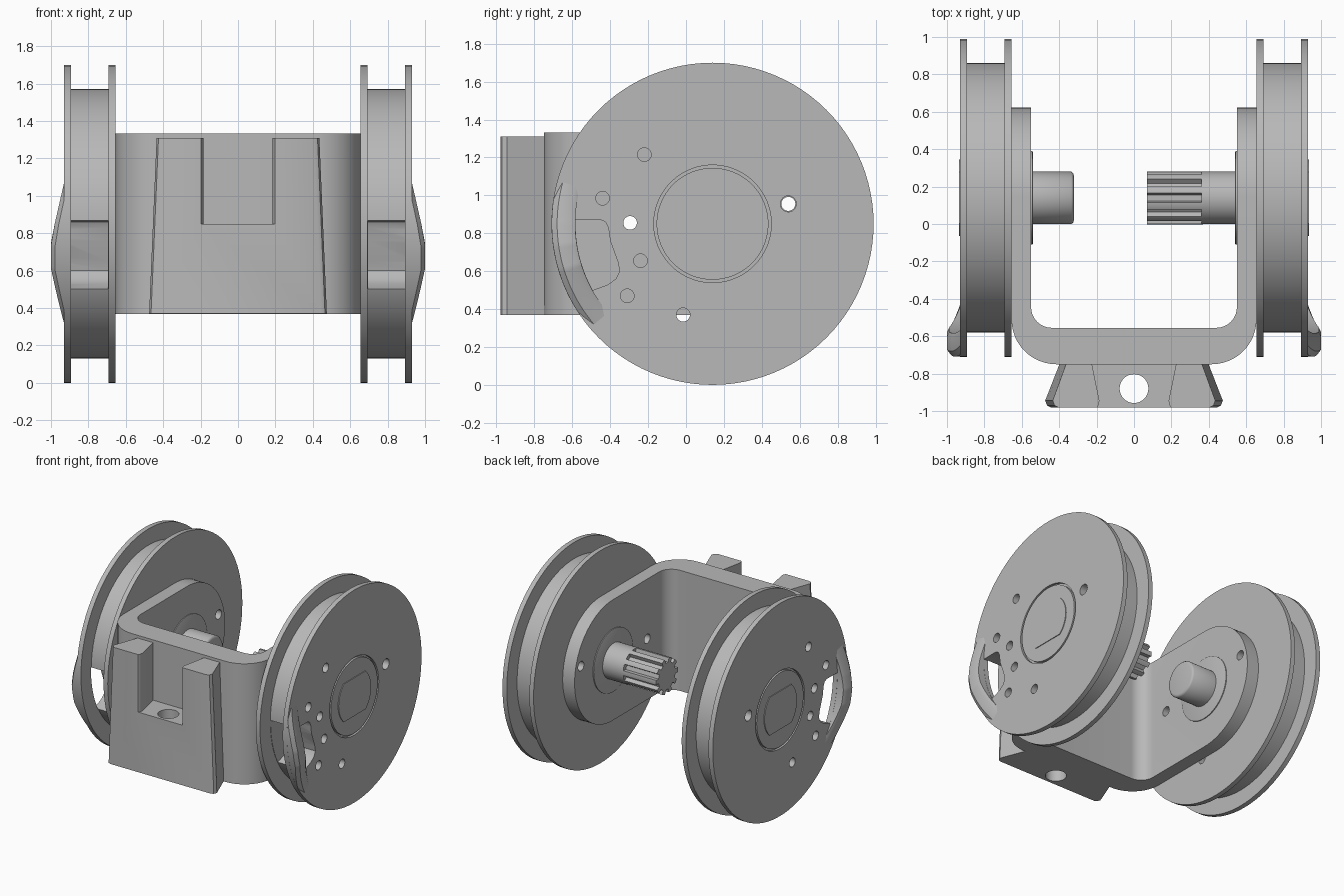
import bpy, bmesh, math
from math import sin, cos, radians, tau

if "Cube" in bpy.data.objects:
    bpy.data.objects.remove(bpy.data.objects["Cube"])

grey = bpy.data.materials.new("plain grey")
grey.use_nodes = True
COLOR = (0.48, 0.48, 0.48, 1)
grey.diffuse_color = COLOR
grey.node_tree.nodes["Principled BSDF"].inputs["Base Color"].default_value = COLOR

CY, CZ = 0.14, 0.85      # wheel axle
RIM, DRUM = 0.85, 0.72   # flange and groove radii


def finish(name, bm):
    bmesh.ops.recalc_face_normals(bm, faces=bm.faces)
    mesh = bpy.data.meshes.new(name)
    bm.to_mesh(mesh)
    bm.free()
    mesh.materials.append(grey)
    obj = bpy.data.objects.new(name, mesh)
    bpy.context.collection.objects.link(obj)
    return obj


def skin(name, rings, closed=False):
    """Join equal rings of points with quads, capping the ends unless closed."""
    bm = bmesh.new()
    loops = [[bm.verts.new(p) for p in ring] for ring in rings]
    n = len(loops[0])
    pairs = list(zip(loops, loops[1:]))
    if closed:
        pairs.append((loops[-1], loops[0]))
    else:
        bm.faces.new(loops[0])
        bm.faces.new(loops[-1])
    for a, b in pairs:
        for i in range(n):
            j = (i + 1) % n
            bm.faces.new((a[i], a[j], b[j], b[i]))
    return finish(name, bm)


def prism_x(name, pts, lo, hi):
    return skin(name, [[(x, y, z) for y, z in pts] for x in (lo, hi)])


def prism_z(name, pts, lo, hi, top=None):
    return skin(name, [[(x, y, lo) for x, y in pts], [(x, y, hi) for x, y in top or pts]])


def arc(cx, cy, r, start, end, n=12):
    angles = [radians(start + (end - start) * i / n) for i in range(n + 1)]
    return [(cx + r * cos(a), cy + r * sin(a)) for a in angles]


def circle(cx, cy, r, n=24):
    return arc(cx, cy, r, 0, 360, n)[:-1]


def lathe(name, profile, n=96):
    """Stack circles of (x, radius) along the axle."""
    return skin(name, [[(x, y, z) for y, z in circle(CY, CZ, r, n)] for x, r in profile])


def boolean(obj, cutter, mode="DIFFERENCE"):
    mod = obj.modifiers.new("cut", "BOOLEAN")
    mod.operation, mod.solver, mod.object = mode, "EXACT", cutter
    bpy.context.view_layer.objects.active = obj
    bpy.ops.object.modifier_apply(modifier=mod.name)
    bpy.data.objects.remove(cutter)


def smooth(obj, angle=32):
    bpy.ops.object.select_all(action="DESELECT")
    obj.select_set(True)
    bpy.context.view_layer.objects.active = obj
    bpy.ops.object.shade_smooth_by_angle(angle=radians(angle))


def mirrored(obj, name):
    bm = bmesh.new()
    bm.from_mesh(obj.data)
    bmesh.ops.scale(bm, vec=(-1, 1, 1), verts=bm.verts)
    bmesh.ops.reverse_faces(bm, faces=bm.faces)
    copy = finish(name, bm)
    smooth(copy)


# Flanged wheel with a ring groove around its hub
wheel = lathe("left_wheel", [
    (0.655, RIM), (0.692, RIM), (0.692, DRUM), (0.892, DRUM), (0.892, RIM), (0.93, RIM),
    (0.93, 0.31), (0.91, 0.31), (0.91, 0.295), (0.93, 0.295)])

# Small holes through the wheel
through = [(0.54, 0.955), (-0.295, 0.855)]
shallow = [(-0.015, 0.37), (-0.22, 1.215), (-0.44, 0.985), (-0.24, 0.655), (-0.31, 0.47)]
for i, (y, z) in enumerate(through + shallow):
    boolean(wheel, prism_x("drill", circle(y, z, 0.042 if i == 0 else 0.036), 0.6, 1.1))

# Finger pocket behind the rim
pocket = arc(CY, CZ, DRUM + 0.003, 178.5, 209, 16)
pocket += [(-0.41, 0.53), (-0.37, 0.56), (-0.35, 0.6), (-0.36, 0.65), (-0.4, 0.76),
           (-0.41, 0.83), (-0.425, 0.86), (-0.45, 0.87)]
boolean(wheel, prism_x("pocket_cutter", pocket, 0.695, 1.1))

# Bulging grip on the rim
GRIP = [(163, 0.925), (180, 0.98), (188, 1.0), (197, 1.0), (222, 0.925)]


def bulge(angle):
    for (a0, x0), (a1, x1) in zip(GRIP, GRIP[1:]):
        if angle <= a1:
            return x0 + (x1 - x0) * (angle - a0) / (a1 - a0)


rings = []
for deg in range(GRIP[0][0], GRIP[-1][0] + 1):
    x, a = bulge(deg), radians(deg)
    section = [(0.9, 0.724), (0.9, 0.849), (x - 0.022, 0.849), (x, 0.82), (x, 0.75), (x - 0.012, 0.724)]
    rings.append([(px, CY + r * cos(a), CZ + r * sin(a)) for px, r in section])
grip = skin("left_rim_grip", rings)

# Hub end with two flats
hub = prism_x("left_hub_key", arc(CY, CZ, 0.205, -48, 48) + arc(CY, CZ, 0.205, 132, 228), 0.92, 0.936)

# Washer against the inside of the bracket arm
washer = lathe("left_washer", [(0.56, 0.25), (0.543, 0.25), (0.541, 0.245)], 64)

for part, name in ((wheel, "right_wheel"), (grip, "right_rim_grip"),
                   (hub, "right_hub_key"), (washer, "right_washer")):
    smooth(part)
    mirrored(part, name)

# U-shaped bracket, its arms rounded about the axle
outer = arc(-0.415, -0.51, 0.24, 180, 270) + arc(0.415, -0.51, 0.24, 270, 360)
inner = arc(0.44, -0.445, 0.11, 360, 270) + arc(-0.44, -0.445, 0.11, 270, 180)
outline = [(-0.655, 0.7)] + outer + [(0.655, 0.7), (0.55, 0.7)] + inner + [(-0.55, 0.7)]
bracket = prism_z("bracket", outline, 0.2, 1.5)
stadium = arc(CY, CZ, 0.482, -90, 90, 48) + [(-0.9, CZ + 0.482), (-0.9, CZ - 0.482)]
boolean(bracket, prism_x("stadium_cutter", stadium, -0.8, 0.8), "INTERSECT")
for y, z in through:
    boolean(bracket, prism_x("drill", circle(y, z, 0.037), -0.8, 0.8))
smooth(bracket)


# Dovetail mount with a notch and a screw hole
def symmetric(half):
    return half + [(-x, y) for x, y in reversed(half)]


base = symmetric([(0.395, -0.74), (0.475, -0.945), (0.465, -0.97), (0.445, -0.98)])
top = symmetric([(0.36, -0.74), (0.435, -0.945), (0.425, -0.97), (0.405, -0.98)])
mount = prism_z("dovetail_mount", base, 0.37, 1.31, top)
notch = symmetric([(0.235, -0.7), (0.185, -0.945), (0.19, -0.97), (0.21, -1.0)])
boolean(mount, prism_z("notch_cutter", notch, 0.85, 1.5))
boolean(mount, prism_z("screw_cutter", circle(0, -0.88, 0.077, 32), 0.2, 1.5))
smooth(mount)

# Plain stub axle
smooth(lathe("right_axle", [(-0.56, 0.14), (-0.335, 0.14), (-0.325, 0.132), (-0.322, 0.12)], 48), 50)

# Splined axle
smooth(lathe("left_axle", [(0.56, 0.14), (0.36, 0.14)], 48))
TEETH = 10
spline = []
for i in range(TEETH):
    for offset, r in ((-0.26, 0.108), (-0.22, 0.14), (0, 0.142), (0.22, 0.14), (0.26, 0.108)):
        a = tau * (i + offset) / TEETH
        spline.append((CY + r * cos(a), CZ + r * sin(a)))
smooth(prism_x("axle_spline", spline, 0.07, 0.37))
